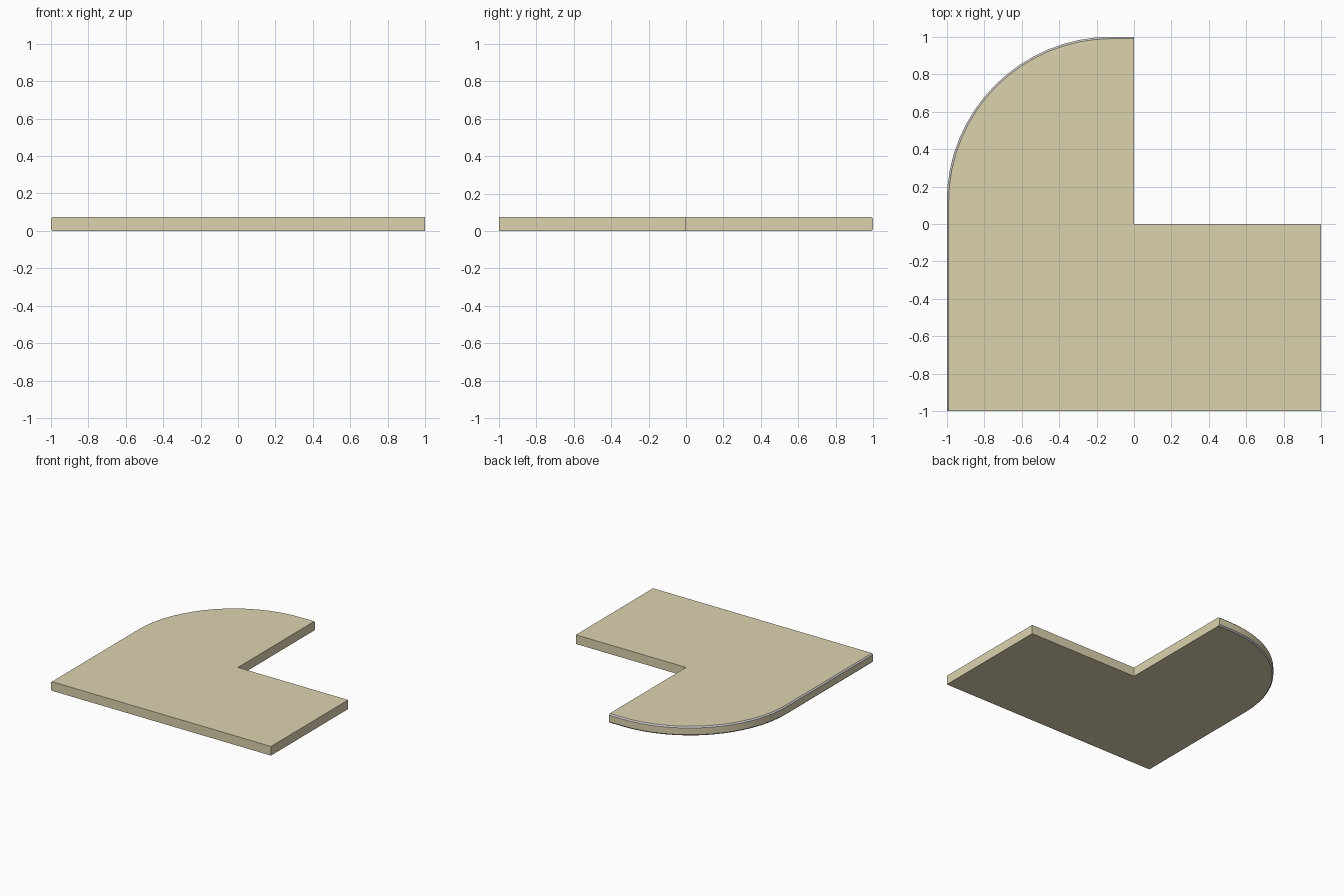
import bpy, bmesh
from math import cos, sin, pi

if "Cube" in bpy.data.objects:
    bpy.data.objects.remove(bpy.data.objects["Cube"])

H, R, B, SEG = 0.075, 0.88, 0.01, 16


def material(name, color):
    m = bpy.data.materials.new(name)
    m.diffuse_color = color
    m.use_nodes = True
    m.node_tree.nodes["Principled BSDF"].inputs["Base Color"].default_value = m.diffuse_color
    return m


# Outline of the L-shaped top; d pulls in only the left, curved and back edges
def outline(d):
    pts = [(0, 1 - d)]
    for i in range(SEG + 1):
        a = pi / 2 + pi / 2 * i / SEG
        pts.append((R - 1 + (R - d) * cos(a), 1 - R + (R - d) * sin(a)))
    return pts + [(-1 + d, -1), (1, -1), (1, 0), (0, 0)]


# Slab lofted through four rings, giving a chamfered outer rim
bm = bmesh.new()
levels = [(B, 0), (0, B), (0, H - B), (B, H)]
rings = [[bm.verts.new((x, y, z)) for x, y in outline(d)] for d, z in levels]
n = len(rings[0])
bm.faces.new(rings[0][::-1])
bm.faces.new(rings[-1])
for k in range(3):
    for i in range(n):
        j = (i + 1) % n
        f = bm.faces.new((rings[k][i], rings[k][j], rings[k + 1][j], rings[k + 1][i]))
        # Grey edging on the chamfers
        if k != 1 and i <= SEG + 1:
            f.material_index = 1
        f.smooth = 1 <= i <= SEG
bmesh.ops.recalc_face_normals(bm, faces=bm.faces)
mesh = bpy.data.meshes.new("corner_worktop")
bm.to_mesh(mesh)
bm.free()
mesh.materials.append(material("tan", (0.72, 0.65, 0.43, 1)))
mesh.materials.append(material("edging_grey", (0.7, 0.7, 0.7, 1)))
slab = bpy.data.objects.new("corner_worktop", mesh)
bpy.context.collection.objects.link(slab)

bpy.context.view_layer.objects.active = slab
slab.select_set(True)
bpy.ops.object.shade_smooth_by_angle(angle=0.5)
